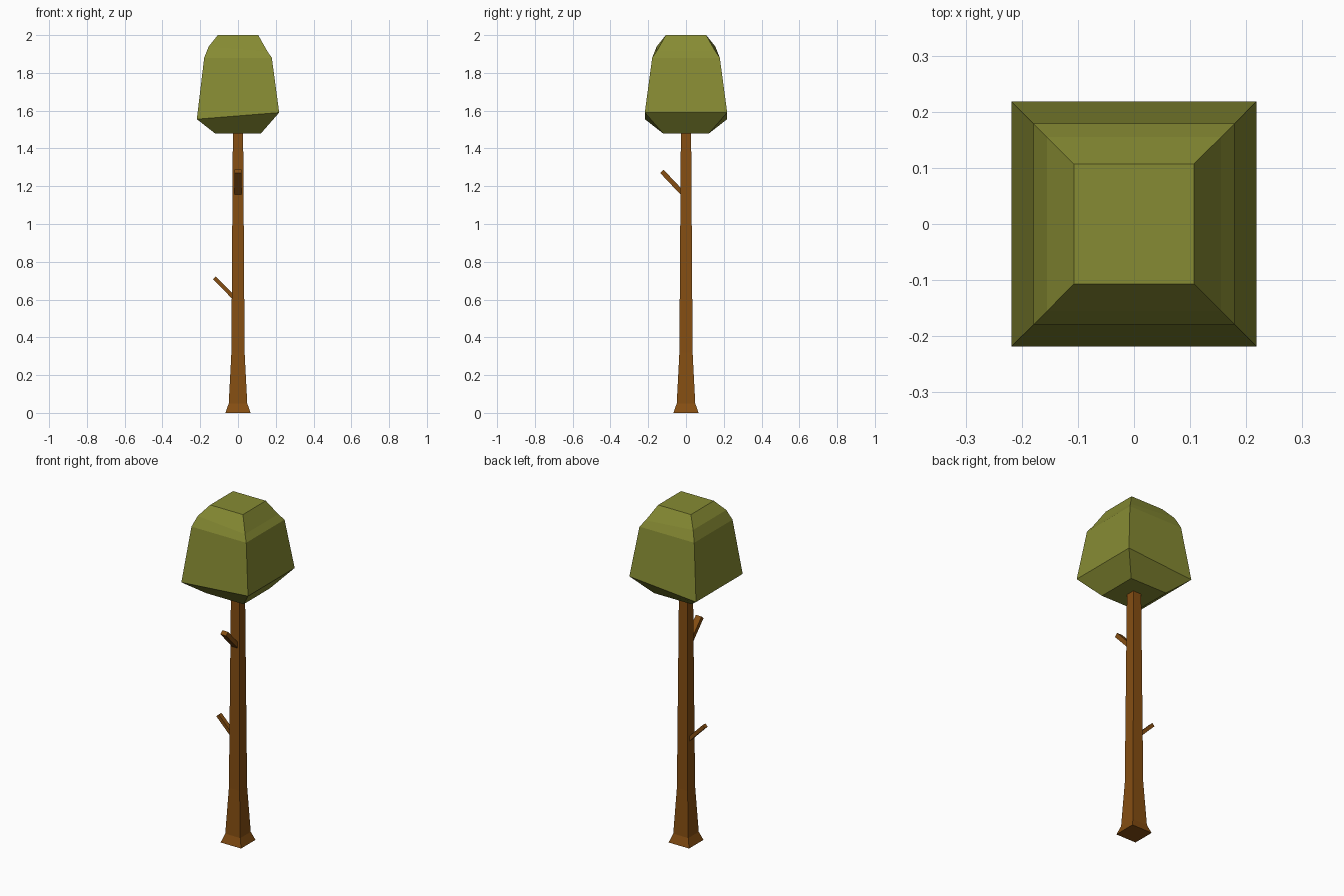
import bpy, bmesh
from mathutils import Vector

if "Cube" in bpy.data.objects:
    bpy.data.objects.remove(bpy.data.objects["Cube"])


def material(name, rgb):
    m = bpy.data.materials.new(name)
    m.diffuse_color = (*rgb, 1)
    m.use_nodes = True
    m.node_tree.nodes["Principled BSDF"].inputs["Base Color"].default_value = m.diffuse_color
    return m


bark = material("brown bark", (0.235, 0.076, 0.006))
leaf = material("olive leaves", (0.240, 0.258, 0.033))


def loft(name, rings, mat):
    """Join four-cornered rings into one closed flat-faced solid."""
    bm = bmesh.new()
    loops = [[bm.verts.new(p) for p in ring] for ring in rings]
    for a, b in zip(loops, loops[1:]):
        for i in range(4):
            j = (i + 1) % 4
            bm.faces.new((a[i], a[j], b[j], b[i]))
    bm.faces.new(loops[0][::-1])
    bm.faces.new(loops[-1])
    bmesh.ops.recalc_face_normals(bm, faces=bm.faces)
    mesh = bpy.data.meshes.new(name)
    bm.to_mesh(mesh)
    bm.free()
    mesh.materials.append(mat)
    ob = bpy.data.objects.new(name, mesh)
    bpy.context.collection.objects.link(ob)
    return ob


def square(half, z_left, z_right=None):
    """Square ring, optionally tilted along x."""
    zr = z_left if z_right is None else z_right
    return [(-half, -half, z_left), (half, -half, zr),
            (half, half, zr), (-half, half, z_left)]


def branch(name, start, end, side, width, thick):
    """Square-cut stub running from inside the trunk to its tip."""
    start, end, side = Vector(start), Vector(end), Vector(side)
    up = (end - start).normalized().cross(side)
    corners = [(-1, -1), (1, -1), (1, 1), (-1, 1)]
    rings = [[p + side * (u * width / 2) + up * (v * thick / 2)
              for u, v in corners] for p in (start, end)]
    return loft(name, rings, bark)


# Tapered trunk with flared foot
loft("trunk", [square(0.067, 0), square(0.049, 0.05),
               square(0.035, 0.32), square(0.027, 1.50)], bark)

# Two short branches
branch("lower_branch", (-0.005, 0, 0.593), (-0.125, 0, 0.715), (0, 1, 0), 0.026, 0.021)
branch("upper_branch", (0, -0.005, 1.149), (0, -0.128, 1.279), (1, 0, 0), 0.037, 0.025)

# Blocky crown, with two slightly tilted rings
loft("crown", [square(0.122, 1.48), square(0.218, 1.555, 1.59),
               square(0.179, 1.88), square(0.155, 1.94, 1.915),
               square(0.107, 2.0)], leaf)
